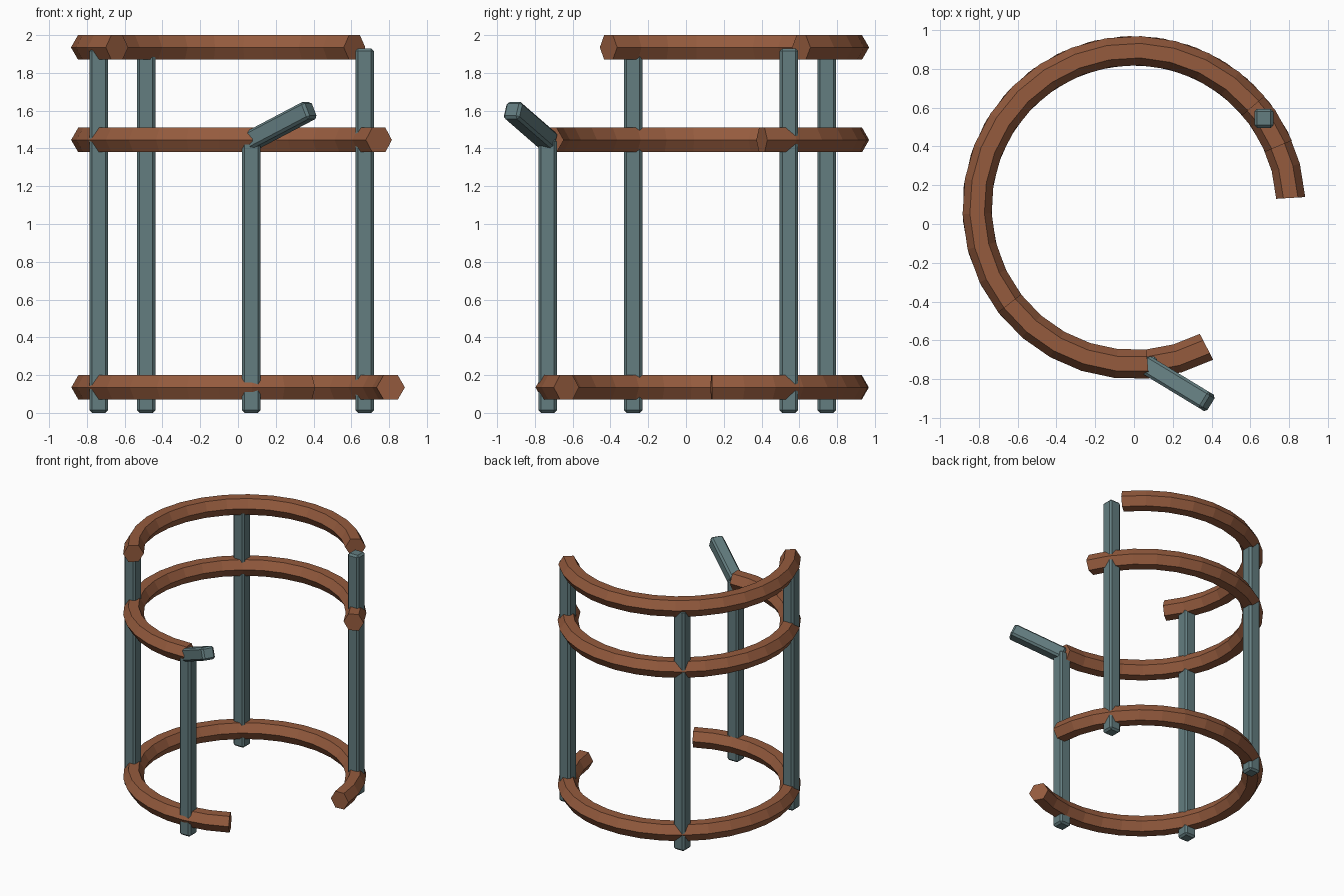
import bpy, bmesh
from math import sin, cos, radians, pi
from mathutils import Vector

if "Cube" in bpy.data.objects:
    bpy.data.objects.remove(bpy.data.objects["Cube"])

CY = 0.085          # ring centre in y
RING_R = 0.81       # ring centre-line radius
HEX_R = 0.075       # hexagonal section radius


def material(name, rgb):
    m = bpy.data.materials.new(name)
    m.diffuse_color = (*rgb, 1)
    m.use_nodes = True
    m.node_tree.nodes["Principled BSDF"].inputs["Base Color"].default_value = m.diffuse_color
    return m


wood = material("brown", (0.30, 0.105, 0.048))
metal = material("grey_teal", (0.125, 0.205, 0.215))


def finish(name, bm, mat):
    bmesh.ops.recalc_face_normals(bm, faces=bm.faces)
    me = bpy.data.meshes.new(name)
    bm.to_mesh(me)
    bm.free()
    me.materials.append(mat)
    ob = bpy.data.objects.new(name, me)
    bpy.context.collection.objects.link(ob)
    return ob


# Open ring: hexagonal section swept along an arc, with capped ends
def open_ring(name, z, start, end):
    bm = bmesh.new()
    steps = round((end - start) / 11.5)
    loops = []
    for i in range(steps + 1):
        a = radians(start + (end - start) * i / steps)
        loop = []
        for k in range(6):
            r = RING_R + HEX_R * cos(k * pi / 3)
            loop.append(bm.verts.new((r * cos(a), CY + r * sin(a),
                                      z + HEX_R * sin(k * pi / 3))))
        loops.append(loop)
    for p, q in zip(loops, loops[1:]):
        for k in range(6):
            n = (k + 1) % 6
            bm.faces.new((p[k], p[n], q[n], q[k]))
    bm.faces.new(loops[0])
    bm.faces.new(loops[-1])
    return finish(name, bm, wood)


# Square bar with chamfered edges between two points
def bar(name, a, b, width=0.098, chamfer=0.014):
    a, b = Vector(a), Vector(b)
    d = b - a
    bm = bmesh.new()
    bmesh.ops.create_cube(bm, size=1)
    bmesh.ops.scale(bm, vec=(width, width, d.length), verts=bm.verts)
    bmesh.ops.bevel(bm, geom=bm.edges[:], offset=chamfer, segments=1,
                    affect='EDGES')
    if abs(d.x) + abs(d.y) > 1e-6:
        z = d.normalized()
        x = Vector((0, 0, 1)).cross(z).normalized()
        y = z.cross(x)
        for v in bm.verts:
            v.co = x * v.co.x + y * v.co.y + z * v.co.z
    bmesh.ops.translate(bm, vec=(a + b) / 2, verts=bm.verts)
    return finish(name, bm, metal)


# Three hoops
open_ring("lower_ring", 0.135, 3.5, 297.5)
open_ring("middle_ring", 1.445, 23, 275)
open_ring("top_ring", 1.935, 40.4, 217.7)

# Upright posts
for name, x, y, h in (("left_post", -0.737, -0.28, 1.93),
                      ("back_post", -0.487, 0.745, 1.93),
                      ("right_post", 0.67, 0.545, 1.93),
                      ("front_post", 0.07, -0.733, 1.45)):
    bar(name, (x, y, 0), (x, y, h))

# Broken, bent-over end of the front post
bar("bent_post_end", (0.06, -0.725, 1.435), (0.385, -0.922, 1.606))
